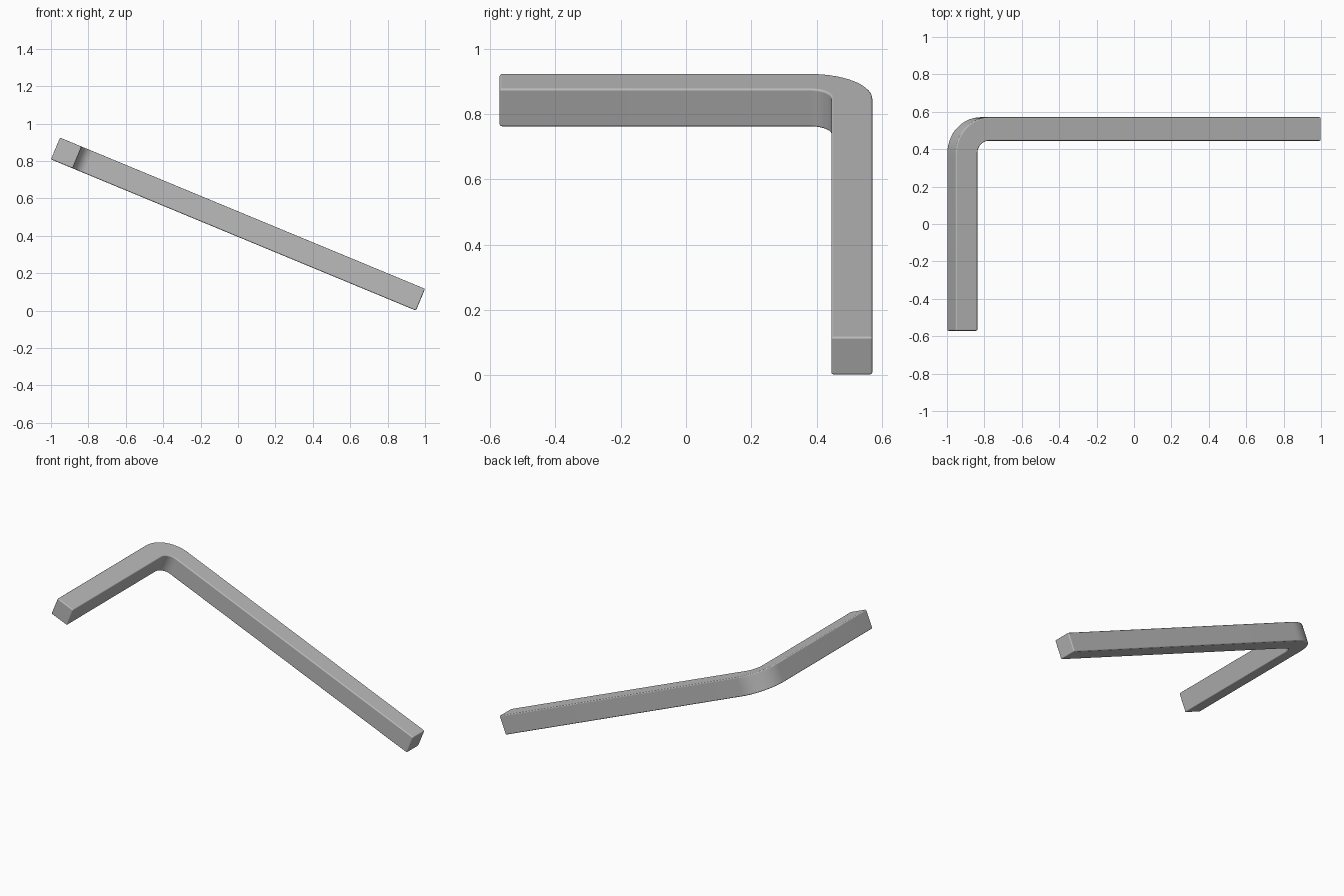
import bpy, bmesh, math

if "Cube" in bpy.data.objects:
    bpy.data.objects.remove(bpy.data.objects["Cube"])

T = 0.126                      # square bar thickness
TILT = math.radians(22.5)
LONG = (2 - T * math.sin(TILT)) / math.cos(TILT)
Y0, Y1 = -0.571, 0.571
R_IN, R_OUT = 0.067, 0.193
SEG = 14

steel = bpy.data.materials.new("steel grey")
steel.diffuse_color = (0.5, 0.5, 0.5, 1)
steel.use_nodes = True
steel.node_tree.nodes["Principled BSDF"].inputs["Base Color"].default_value = steel.diffuse_color


def arc(cx, cy, r, a0, a1):
    return [(cx + r * math.cos(math.radians(a0 + (a1 - a0) * i / SEG)),
             cy + r * math.sin(math.radians(a0 + (a1 - a0) * i / SEG)))
            for i in range(SEG + 1)]


# L-shaped outline with a rounded elbow, counter-clockwise
cx, cy = R_OUT, Y1 - R_OUT
outline = [(0, Y0), (T, Y0)]
outline += arc(cx, cy, R_IN, 180, 90)
outline += [(LONG, Y1 - T), (LONG, Y1)]
outline += arc(cx, cy, R_OUT, 90, 180)

# Extrude the outline to the bar thickness
bm = bmesh.new()
face = bm.faces.new([bm.verts.new((x, y, 0)) for x, y in outline])
ext = bmesh.ops.extrude_face_region(bm, geom=[face])
bmesh.ops.translate(bm, vec=(0, 0, T),
                    verts=[g for g in ext["geom"] if isinstance(g, bmesh.types.BMVert)])
bmesh.ops.recalc_face_normals(bm, faces=bm.faces)
mesh = bpy.data.meshes.new("bent_bar")
bm.to_mesh(mesh)
bm.free()
mesh.materials.append(steel)

bar = bpy.data.objects.new("bent_bar", mesh)
bpy.context.collection.objects.link(bar)
bar.rotation_euler = (0, TILT, 0)
bar.location = (-1, 0, LONG * math.sin(TILT))

# Softened edges and smooth shading
bevel = bar.modifiers.new("soft edges", "BEVEL")
bevel.width = 0.007
bevel.segments = 3
bevel.limit_method = "ANGLE"
bevel.angle_limit = math.radians(30)
bevel.harden_normals = True
bpy.context.view_layer.objects.active = bar
bar.select_set(True)
bpy.ops.object.shade_smooth_by_angle(angle=math.radians(40))
